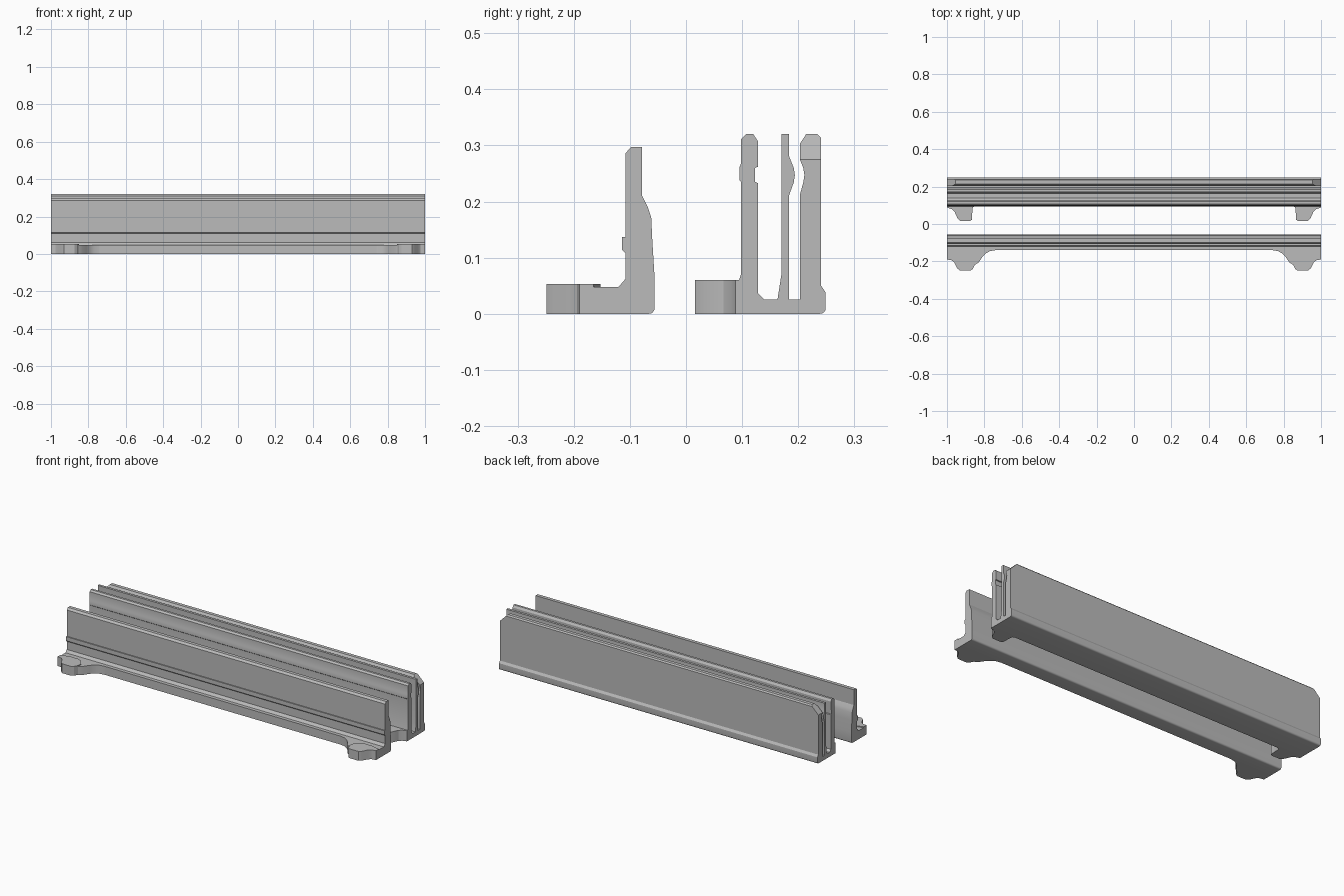
import bpy, bmesh, math
from mathutils import Vector

if "Cube" in bpy.data.objects:
    bpy.data.objects.remove(bpy.data.objects["Cube"])

grey = bpy.data.materials.new("light grey")
grey.diffuse_color = (0.5, 0.5, 0.5, 1)
grey.use_nodes = True
grey.node_tree.nodes["Principled BSDF"].inputs["Base Color"].default_value = grey.diffuse_color


def prism(name, points, direction, edit=None):
    """Closed polygon of 3D points swept along a direction."""
    bm = bmesh.new()
    face = bm.faces.new([bm.verts.new(p) for p in points])
    swept = bmesh.ops.extrude_face_region(bm, geom=[face], use_keep_orig=True)
    moved = [g for g in swept["geom"] if isinstance(g, bmesh.types.BMVert)]
    bmesh.ops.translate(bm, verts=moved, vec=Vector(direction))
    if edit:
        edit(bm)
    bmesh.ops.recalc_face_normals(bm, faces=bm.faces)
    mesh = bpy.data.meshes.new(name)
    bm.to_mesh(mesh)
    bm.free()
    mesh.materials.append(grey)
    obj = bpy.data.objects.new(name, mesh)
    bpy.context.collection.objects.link(obj)
    bpy.ops.object.select_all(action='DESELECT')
    obj.select_set(True)
    bpy.context.view_layer.objects.active = obj
    bpy.ops.object.shade_smooth_by_angle(angle=math.radians(25))
    return obj


def rail(name, profile, edit=None):
    """Cross-section (y, z) running the full length along x."""
    return prism(name, [(-1, y, z) for y, z in profile], (2, 0, 0), edit)


def plates(name, outline, z0, z1):
    """Plan outline (x, y) at the right end, repeated at the left end."""
    for side, s in (("right", 1), ("left", -1)):
        prism(f"{name}_{side}", [(s * x, y, z0) for x, y in outline], (0, 0, z1 - z0))


def arc(cx, cy, r, a0, a1, n=6):
    return [(cx + r * math.cos(math.radians(a0 + (a1 - a0) * i / n)),
             cy + r * math.sin(math.radians(a0 + (a1 - a0) * i / n))) for i in range(n + 1)]


# front rail: L-shaped section
rail("front_rail", [
    (-.14, 0), (-.14, .048), (-.12, .048), (-.108, .062), (-.108, .108), (-.114, .114),
    (-.114, .137), (-.108, .137), (-.108, .286), (-.098, .297), (-.078, .297),
    (-.078, .21), (-.068, .19), (-.062, .172), (-.060, .13), (-.056, .065)]
    + arc(-.066, .010, .010, 0, -90, 4))


# rear rail: three upright walls on one base, outer wall clipped at both ends
def clip_outer_wall(bm):
    bm.verts.ensure_lookup_table()
    for end in (-1, 1):
        pair = [v for v in bm.verts if v.co.x * end > 0 and v.co.y > .2
                and abs(v.co.z - .275) < 1e-4]
        bmesh.ops.connect_verts(bm, verts=pair)
    for v in bm.verts:
        if v.co.y > .2 and v.co.z > .2751:
            v.co.x -= math.copysign(v.co.z - .275, v.co.x)


rail("rear_rail", [
    (.0945, 0), (.0945, .06), (.098, .07), (.098, .235), (.095, .238), (.095, .26),
    (.098, .268), (.098, .311), (.107, .32), (.12, .32), (.128, .308),
    (.128, .262), (.123, .26), (.123, .235), (.128, .233), (.128, .037), (.14, .025),
    (.163, .025), (.170, .07), (.170, .32), (.184, .32), (.184, .28), (.192, .26),
    (.194, .247), (.192, .234), (.184, .212), (.184, .025), (.203, .025),
    (.203, .212), (.209, .234), (.211, .247), (.209, .26), (.203, .275), (.203, .303),
    (.214, .32), (.234, .32), (.241, .313), (.241, .275), (.241, .05), (.249, .038)]
    + arc(.239, .010, .010, 0, -90, 4), clip_outer_wall)

# front mounting ears, with a slightly raised pad on each
front_edge = [(1, -.19), (.975, -.194), (.96, -.207), (.945, -.237), (.93, -.249),
              (.875, -.249), (.862, -.24), (.852, -.22)]
plates("front_ear", [(1, -.14)] + front_edge
       + [(.83, -.205), (.81, -.175), (.79, -.156), (.77, -.145), (.74, -.14)], 0, .048)
plates("front_ear_pad", [(1, -.165), (.96, -.152)][::1] and
       [(1, -.165)] + front_edge + [(.85, -.195), (.87, -.165), (.9, -.152), (.95, -.152)],
       .048, .053)

# rear mounting ears
plates("rear_ear", [(1, .0945), (1, .088), (.975, .08), (.96, .067), (.945, .033),
                    (.93, .016), (.875, .016), (.866, .024), (.864, .08),
                    (.86, .09), (.85, .0945)], 0, .06)
